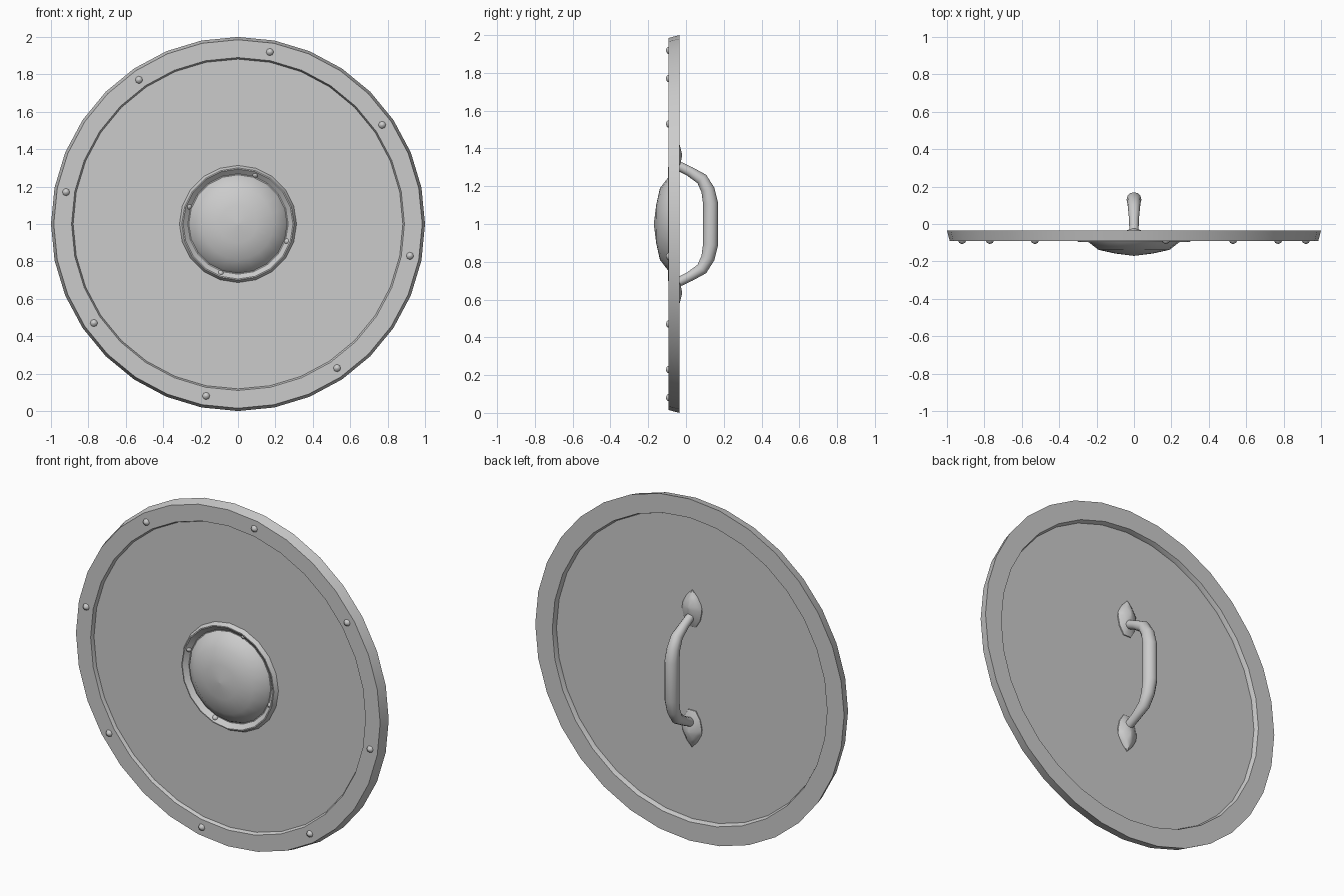
import bpy, bmesh
from math import sin, cos, pi, radians
from mathutils import Vector

if "Cube" in bpy.data.objects:
    bpy.data.objects.remove(bpy.data.objects["Cube"])

CENTRE_Z = 1.0


def finish(name, bm, smooth=30):
    bmesh.ops.remove_doubles(bm, verts=bm.verts, dist=1e-5)
    bmesh.ops.recalc_face_normals(bm, faces=bm.faces)
    me = bpy.data.meshes.new(name)
    bm.to_mesh(me)
    bm.free()
    ob = bpy.data.objects.new(name, me)
    bpy.context.collection.objects.link(ob)
    bpy.ops.object.select_all(action='DESELECT')
    ob.select_set(True)
    bpy.context.view_layer.objects.active = ob
    bpy.ops.object.shade_smooth_by_angle(angle=radians(smooth))
    return ob


def skin(bm, rings, closed=False):
    """Join successive rings of vertices with quads."""
    pairs = list(zip(rings, rings[1:])) + ([(rings[-1], rings[0])] if closed else [])
    for a, b in pairs:
        n = len(a)
        for i in range(n):
            j = (i + 1) % n
            bm.faces.new((a[i], a[j], b[j], b[i]))


def lathe(name, profile, n, cx=0.0, cz=CENTRE_Z, closed=False, smooth=30):
    """Turn a profile of (radius, y) about an axis along y."""
    bm = bmesh.new()
    rings = [[bm.verts.new((cx + r * cos(2 * pi * i / n), y, cz + r * sin(2 * pi * i / n)))
              for i in range(n)] for r, y in profile]
    skin(bm, rings, closed)
    if not closed:
        bm.faces.new(rings[0])
        bm.faces.new(rings[-1])
    return finish(name, bm, smooth)


# Rim band and recessed board
lathe("rim", [(0.985, -0.092), (1.0, -0.034), (0.89, -0.034), (0.88, -0.062),
              (0.88, -0.07), (0.89, -0.092)], 32, closed=True)
lathe("board", [(0.882, -0.073), (0.882, -0.060)], 32)

# Raised ring and central boss
lathe("boss_ring", [(0.315, -0.070), (0.300, -0.096), (0.294, -0.096), (0.265, -0.070)],
      20, closed=True)
lathe("boss_dome", [(0.265, -0.070), (0.252, -0.090), (0.19, -0.138), (0.10, -0.158),
                    (0.002, -0.170)], 20, smooth=50)


# Rivets on the rim and on the ring
def rivets(name, count, radius, start, y, size):
    for k in range(count):
        a = radians(start) + 2 * pi * k / count
        lathe(f"{name}_{k + 1}",
              [(size, y + 0.002), (size * 0.75, y - size * 0.4), (size * 0.1, y - size * 0.7)],
              8, radius * cos(a), CENTRE_Z + radius * sin(a), smooth=60)


rivets("rim_rivet", 8, 0.935, 34.5, -0.092, 0.021)
rivets("ring_rivet", 4, 0.28, 70.5, -0.080, 0.017)

# Handle: tapered tube along a bent path of (y, height from centre, radius)
half = [(-0.060, 0.315, 0.024), (-0.030, 0.303, 0.025), (0.020, 0.278, 0.026),
        (0.084, 0.238, 0.032), (0.116, 0.180, 0.036), (0.130, 0.110, 0.040)]
path = half + [(y, -h, r) for y, h, r in reversed(half)]
bm = bmesh.new()
rings = []
for i, (y, h, r) in enumerate(path):
    p, q = path[max(i - 1, 0)], path[min(i + 1, len(path) - 1)]
    d = Vector((0, q[0] - p[0], q[1] - p[1])).normalized()
    side = Vector((0, d.z, -d.y))
    c = Vector((0, y, CENTRE_Z + h))
    rings.append([bm.verts.new(c + Vector((r * cos(t), 0, 0)) + side * r * sin(t))
                  for t in [2 * pi * k / 12 for k in range(12)]])
skin(bm, rings)
bm.faces.new(rings[0])
bm.faces.new(rings[-1])
finish("handle", bm, 60)

# Leaf-shaped mounting plates, domed towards the back
leaf = [(0, 0.46), (0.033, 0.425), (0.058, 0.38), (0.064, 0.345), (0.052, 0.29), (0.024, 0.245)]
outline = leaf + [(-x, h) for x, h in reversed(leaf[1:])]
for name, s in (("upper_plate", 1), ("lower_plate", -1)):
    bm = bmesh.new()
    rings = [[bm.verts.new((x * k, y, CENTRE_Z + s * (0.365 + (h - 0.365) * k)))
              for x, h in outline]
             for k, y in ((1, -0.062), (1, -0.054), (0.6, -0.034), (0.08, -0.022))]
    skin(bm, rings)
    bm.faces.new(rings[0])
    bm.faces.new(rings[-1])
    finish(name, bm, 50)
